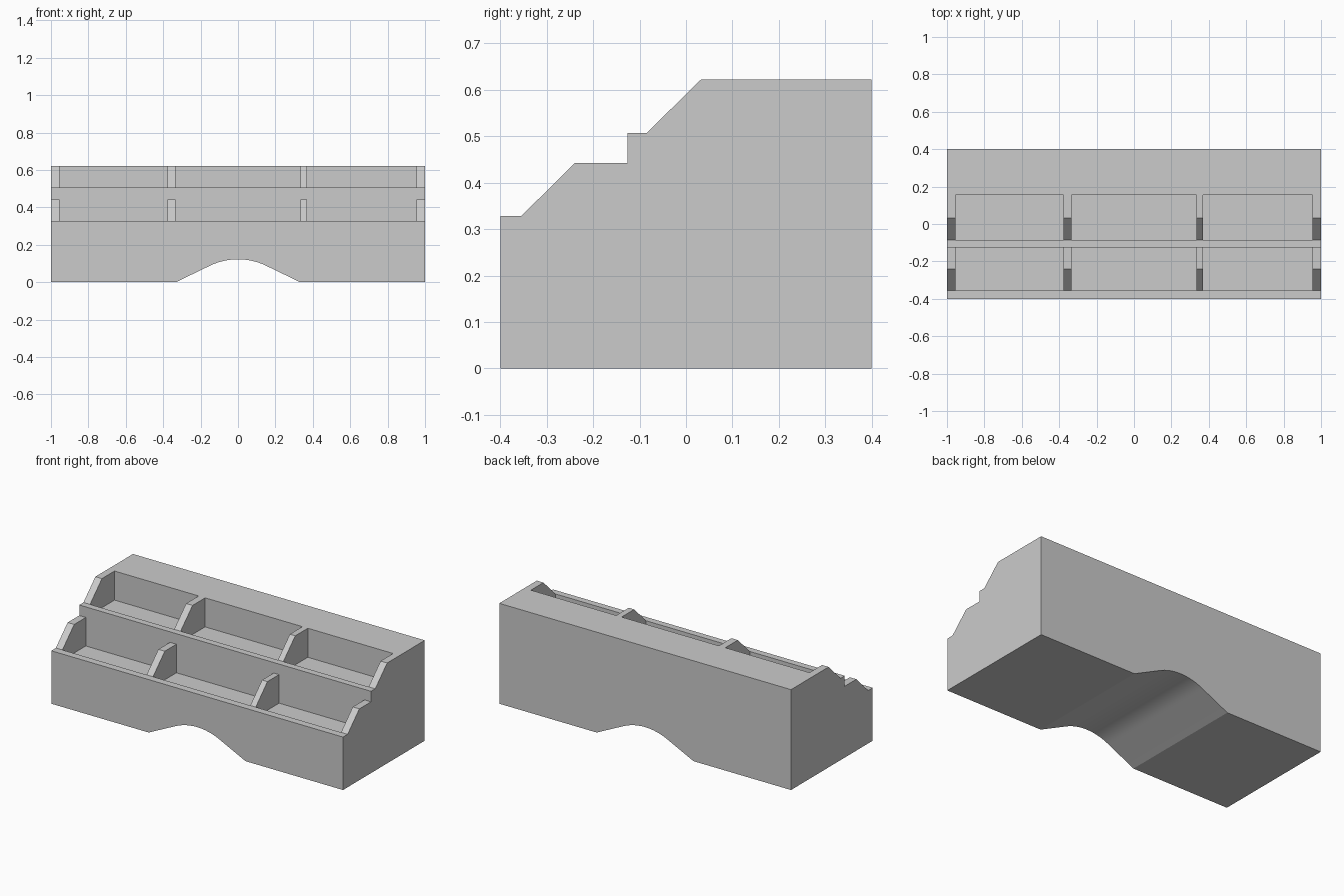
import bpy, bmesh, math
from mathutils import Vector

if "Cube" in bpy.data.objects:
    bpy.data.objects.remove(bpy.data.objects["Cube"])


def prism(name, points, offset):
    """Extrude a planar outline along offset into a closed solid."""
    bm = bmesh.new()
    face = bm.faces.new([bm.verts.new(p) for p in points])
    ext = bmesh.ops.extrude_face_region(bm, geom=[face], use_keep_orig=True)
    moved = [g for g in ext["geom"] if isinstance(g, bmesh.types.BMVert)]
    bmesh.ops.translate(bm, verts=moved, vec=Vector(offset))
    bmesh.ops.recalc_face_normals(bm, faces=bm.faces)
    mesh = bpy.data.meshes.new(name)
    bm.to_mesh(mesh)
    bm.free()
    obj = bpy.data.objects.new(name, mesh)
    bpy.context.collection.objects.link(obj)
    return obj


def cut(target, cutter):
    """Subtract cutter from target and remove the cutter."""
    cutter.hide_render = True
    mod = target.modifiers.new("cut", "BOOLEAN")
    mod.operation, mod.solver, mod.object = "DIFFERENCE", "EXACT", cutter
    bpy.context.view_layer.objects.active = target
    bpy.ops.object.modifier_apply(modifier=mod.name)
    bpy.data.objects.remove(cutter)


# Stepped body from its side profile
side = [(-0.4, 0), (0.4, 0), (0.4, 0.622), (0.032, 0.622), (-0.085, 0.507),
        (-0.126, 0.507), (-0.126, 0.442), (-0.24, 0.442),
        (-0.355, 0.328), (-0.4, 0.328)]
body = prism("tiered_tray_body", [(-1, y, z) for y, z in side], (2, 0, 0))

# Compartments: three per tier, (front y, back y, floor z)
for y0, y1, floor in [(-0.355, -0.126, 0.265), (-0.085, 0.155, 0.442)]:
    for x0, x1 in [(-0.955, -0.378), (-0.334, 0.333), (0.37, 0.955)]:
        outline = [(x0, y0, floor), (x1, y0, floor), (x1, y1, floor), (x0, y1, floor)]
        cut(body, prism("compartment_cutter", outline, (0, 0, 0.5)))

# Arched underside: straight flanks blending into a round crown
half, tx, tz = 0.332, 0.15, 0.088
slope = math.atan2(tz, half - tx)
radius = tx / math.sin(slope)
zc = tz - radius * math.cos(slope)
steps = 16
arc = [(radius * math.sin(a), zc + radius * math.cos(a))
       for a in (slope * (2 * i / steps - 1) for i in range(steps + 1))]
arch = [(-half, -0.1), (-half, 0)] + arc + [(half, 0), (half, -0.1)]
cut(body, prism("arch_cutter", [(x, -0.6, z) for x, z in arch], (0, 1.2, 0)))

# Smooth only the arch crown
bpy.ops.object.select_all(action="DESELECT")
body.select_set(True)
bpy.context.view_layer.objects.active = body
bpy.ops.object.shade_smooth_by_angle(angle=math.radians(15))
